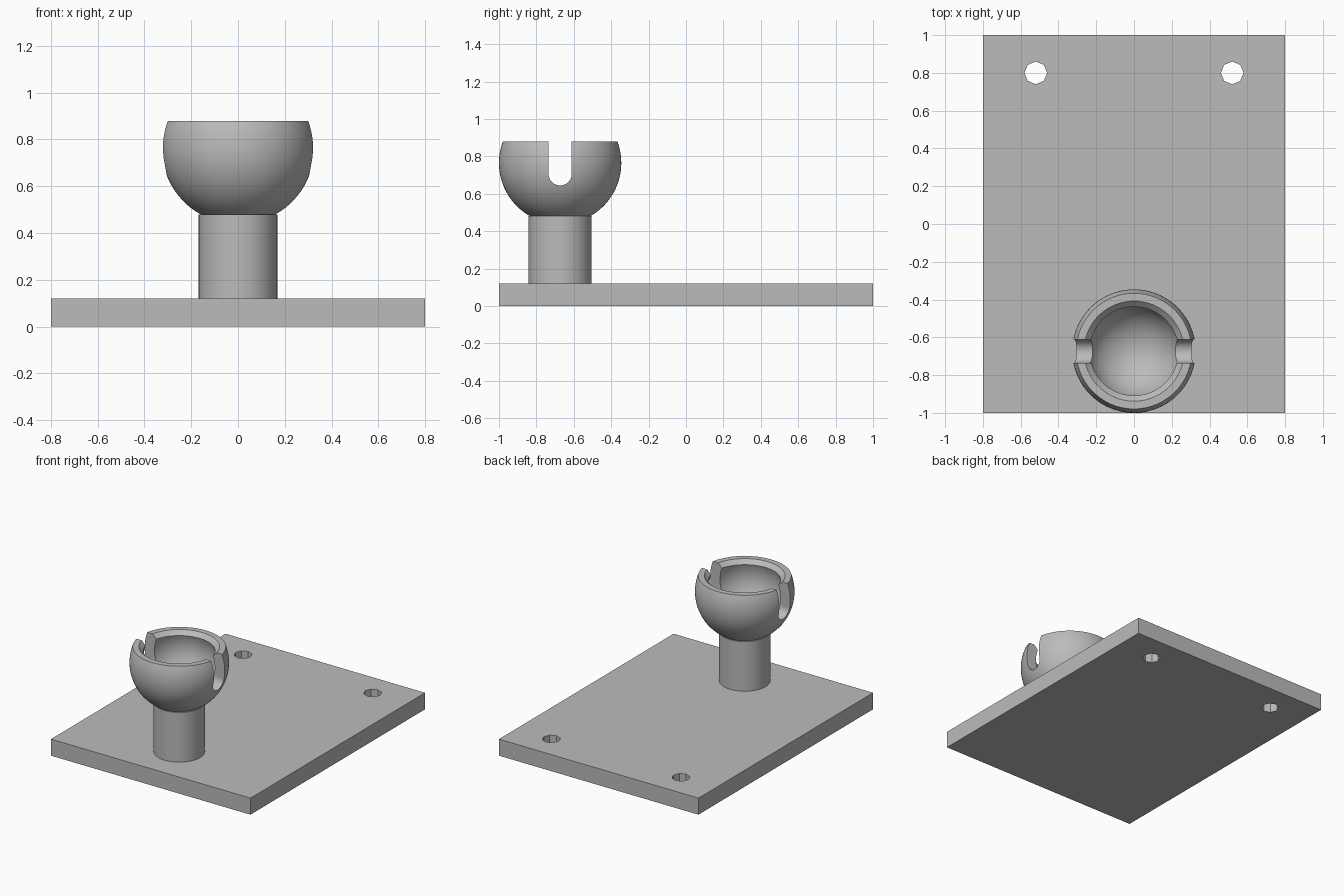
import bpy, bmesh
from math import cos, sin, tau, asin, pi, sqrt
from mathutils import Matrix

cube = bpy.data.objects.get("Cube")
if cube:
    bpy.data.objects.remove(cube, do_unlink=True)

grey = bpy.data.materials.new("plain grey")
grey.use_nodes = True
COLOUR = (0.5, 0.5, 0.5, 1)
grey.diffuse_color = COLOUR
grey.node_tree.nodes["Principled BSDF"].inputs["Base Color"].default_value = COLOUR

CUP_Y = -0.673
BASE_TOP, STEM_TOP, RIM = 0.12, 0.48, 0.88
BALL_Z, OUTER, INNER = 0.765, 0.327, 0.25


def finish(name, bm):
    bmesh.ops.recalc_face_normals(bm, faces=bm.faces)
    mesh = bpy.data.meshes.new(name)
    bm.to_mesh(mesh)
    bm.free()
    mesh.materials.append(grey)
    obj = bpy.data.objects.new(name, mesh)
    bpy.context.collection.objects.link(obj)
    return obj


def activate(obj):
    bpy.ops.object.select_all(action='DESELECT')
    obj.select_set(True)
    bpy.context.view_layer.objects.active = obj


def cut(obj, cutter):
    mod = obj.modifiers.new("cut", 'BOOLEAN')
    mod.operation, mod.solver, mod.object = 'DIFFERENCE', 'EXACT', cutter
    activate(obj)
    bpy.ops.object.modifier_apply(modifier=mod.name)
    bpy.data.objects.remove(cutter, do_unlink=True)


def lathe(name, profile, steps=96):
    bm = bmesh.new()
    verts = [bm.verts.new((r, 0, z)) for r, z in profile]
    edges = [bm.edges.new(pair) for pair in zip(verts, verts[1:])]
    bmesh.ops.spin(bm, geom=verts + edges, cent=(0, 0, 0), axis=(0, 0, 1),
                   angle=tau, steps=steps)
    bmesh.ops.remove_doubles(bm, verts=bm.verts, dist=0.0005)
    bmesh.ops.translate(bm, vec=(0, CUP_Y, 0), verts=bm.verts)
    return finish(name, bm)


def prism(name, outline, axis):
    # Extrude a closed outline of points along an axis
    bm = bmesh.new()
    face = bm.faces.new([bm.verts.new(p) for p in outline])
    new = bmesh.ops.extrude_face_region(bm, geom=[face])["geom"]
    bmesh.ops.translate(bm, vec=axis,
                        verts=[v for v in new if isinstance(v, bmesh.types.BMVert)])
    return finish(name, bm)


def arc(radius, start, end, count=28):
    angles = [start + (end - start) * i / count for i in range(count + 1)]
    return [(radius * cos(a), BALL_Z + radius * sin(a)) for a in angles]


# Base plate with two eight-sided mounting holes
base = prism("base_plate", [(-0.8, -1, 0), (0.8, -1, 0), (0.8, 1, 0), (-0.8, 1, 0)],
             (0, 0, BASE_TOP))
for x in (-0.52, 0.52):
    ring = [(x + 0.06 * cos(tau * i / 8), 0.8 + 0.06 * sin(tau * i / 8), -0.1)
            for i in range(8)]
    cut(base, prism("hole_cutter", ring, (0, 0, 0.4)))

# Stem
stem = lathe("stem", [(0, BASE_TOP), (0.168, BASE_TOP), (0.168, STEM_TOP), (0, STEM_TOP)])

# Ball cup: outer sphere, flat rim, chamfered lip and inner cavity
lip = RIM - 0.03
cup = lathe("ball_cup",
            [(0, STEM_TOP)]
            + arc(OUTER, asin((STEM_TOP - BALL_Z) / OUTER), asin((RIM - BALL_Z) / OUTER))
            + [(0.265, RIM)]
            + arc(INNER, asin((lip - BALL_Z) / INNER), -pi / 2))

# Round-bottomed slot through both sides of the cup
half, low = 0.062, 0.707
slot = [(-0.6, CUP_Y + half * cos(a), low + half * sin(a))
        for a in (-pi * i / 24 for i in range(25))]
slot += [(-0.6, CUP_Y - half, 1.1), (-0.6, CUP_Y + half, 1.1)]
cut(cup, prism("slot_cutter", slot, (1.2, 0, 0)))

for part in (stem, cup):
    activate(part)
    bpy.ops.object.shade_smooth_by_angle(angle=pi / 6)
